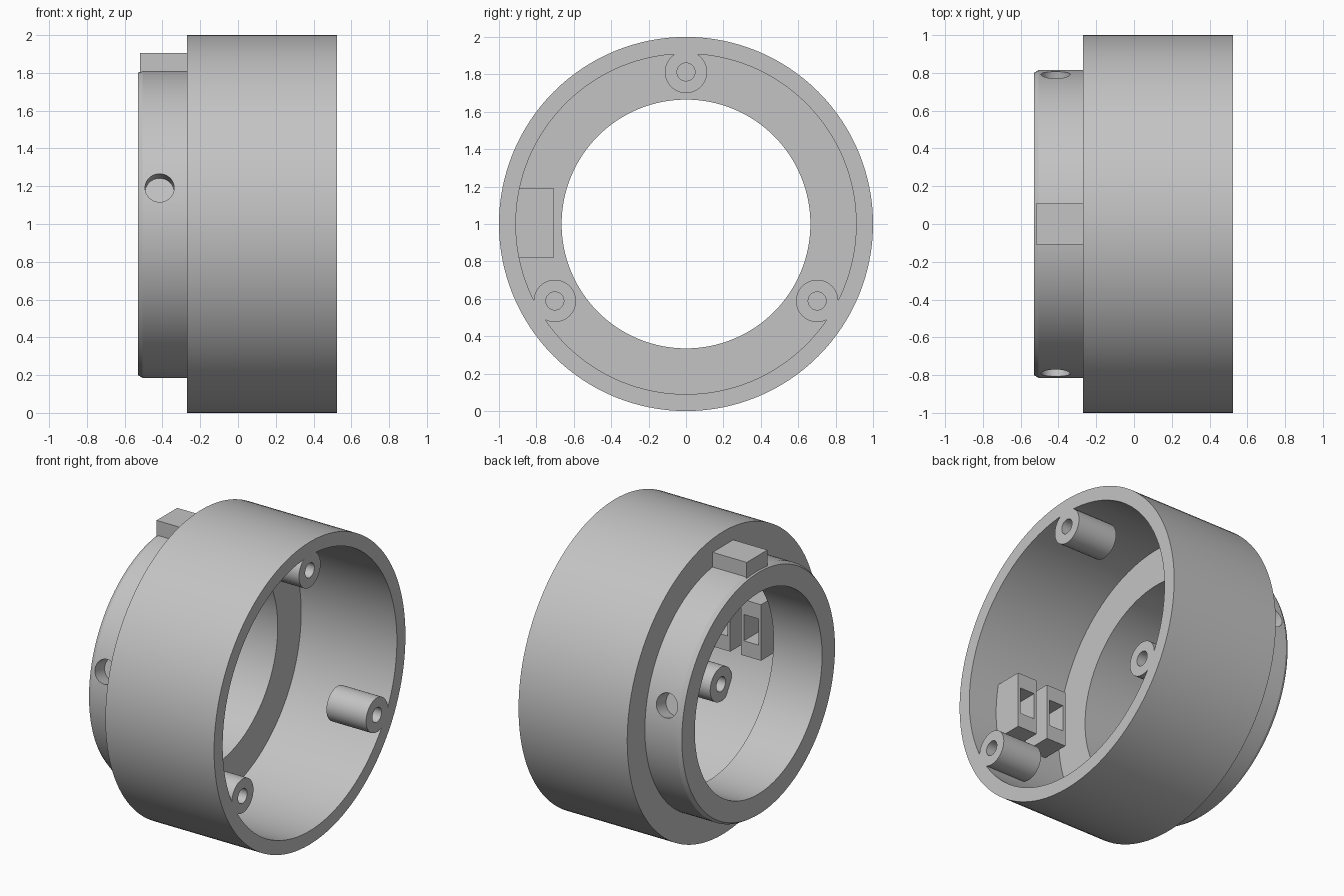
import bpy, bmesh
from math import sin, cos, pi, radians
from mathutils import Vector

if "Cube" in bpy.data.objects:
    bpy.data.objects.remove(bpy.data.objects["Cube"])

grey = bpy.data.materials.new("plain_grey")
grey.use_nodes = True
grey.diffuse_color = (0.55, 0.55, 0.55, 1)
grey.node_tree.nodes["Principled BSDF"].inputs["Base Color"].default_value = (0.55, 0.55, 0.55, 1)


def finish(name, bm):
    bmesh.ops.recalc_face_normals(bm, faces=bm.faces)
    mesh = bpy.data.meshes.new(name)
    bm.to_mesh(mesh)
    bm.free()
    mesh.materials.append(grey)
    ob = bpy.data.objects.new(name, mesh)
    bpy.context.collection.objects.link(ob)
    return ob


def activate(ob):
    bpy.ops.object.select_all(action="DESELECT")
    ob.select_set(True)
    bpy.context.view_layer.objects.active = ob


def smooth(ob):
    activate(ob)
    bpy.ops.object.shade_smooth_by_angle(angle=radians(30))


def revolve(name, profile, cy, cz, steps):
    """Turn a closed (x, radius) profile around an axis parallel to x."""
    bm = bmesh.new()
    rings = []
    for i in range(steps):
        a = 2 * pi * i / steps
        rings.append([bm.verts.new((x, cy + r * cos(a), cz + r * sin(a))) for x, r in profile])
    n = len(profile)
    for i in range(steps):
        p, q = rings[i], rings[(i + 1) % steps]
        for j in range(n):
            k = (j + 1) % n
            bm.faces.new((p[j], p[k], q[k], q[j]))
    return finish(name, bm)


def box_mesh(lo, hi):
    bm = bmesh.new()
    bmesh.ops.create_cube(bm, size=1)
    lo, hi = Vector(lo), Vector(hi)
    for v in bm.verts:
        v.co = Vector([(lo[i] + hi[i]) / 2 + v.co[i] * (hi[i] - lo[i]) for i in range(3)])
    return bm


# Housing: wide cup, inner floor and chamfered neck
RIM, FLOOR, STEP, BACK = 0.525, -0.175, -0.27, -0.53
housing = revolve("housing", [
    (RIM, 1.0), (RIM, 0.91), (FLOOR, 0.91), (FLOOR, 0.665),
    (BACK, 0.665), (BACK, 0.80), (-0.505, 0.815), (STEP, 0.815), (STEP, 1.0)],
    0, 1, 128)

# Blind round sockets on both sides of the neck
for side in (-1, 1):
    bm = bmesh.new()
    bmesh.ops.create_cone(bm, cap_ends=True, segments=40, radius1=0.077, radius2=0.077, depth=0.3)
    direction = Vector((0, side * 0.97, 0.235)).normalized()
    turn = direction.to_track_quat("Z", "Y").to_matrix()
    bmesh.ops.rotate(bm, verts=bm.verts, matrix=turn)
    bmesh.ops.translate(bm, verts=bm.verts, vec=Vector((-0.415, 0, 1)) + direction * 0.86)
    cutter = finish("socket_cutter", bm)
    cutter.hide_render = True
    mod = housing.modifiers.new("socket", "BOOLEAN")
    mod.operation = "DIFFERENCE"
    mod.solver = "EXACT"
    mod.object = cutter
    activate(housing)
    bpy.ops.object.modifier_apply(modifier=mod.name)
    bpy.data.objects.remove(cutter)
smooth(housing)

# Three hollow screw posts, flush with the open rim
for i, name in enumerate(("top_screw_post", "front_screw_post", "back_screw_post")):
    a = pi / 2 + i * 2 * pi / 3
    a = a if i == 0 else a + radians(0.4) * (1 if i == 1 else -1)
    post = revolve(name, [(RIM, 0.113), (RIM, 0.048), (0.235, 0.048), (0.235, 0.113)],
                   -0.813 * cos(a) * (-1), 1 + 0.813 * sin(a), 48)
    smooth(post)

# Locating key on top of the neck
finish("locating_key", box_mesh((-0.52, -0.108, 1.76), (STEP + 0.02, 0.108, 1.905)))

# Pair of slotted blocks on the inside wall
for name, x in (("inner_slot_block", -0.055), ("outer_slot_block", 0.17)):
    bm = box_mesh((x, -0.93, 0.82), (x + 0.145, -0.705, 1.19))
    bm.faces.ensure_lookup_table()
    face = max(bm.faces, key=lambda f: f.calc_center_median().y)
    bmesh.ops.inset_region(bm, faces=[face], thickness=0.027)
    mid = face.calc_center_median()
    for v in face.verts:
        v.co.z = mid.z + (0.087 if v.co.z > mid.z else -0.087)
    pocket = bmesh.ops.extrude_discrete_faces(bm, faces=[face])["faces"][0]
    bmesh.ops.translate(bm, verts=pocket.verts, vec=(0, -0.16, 0))
    finish(name, bm)
